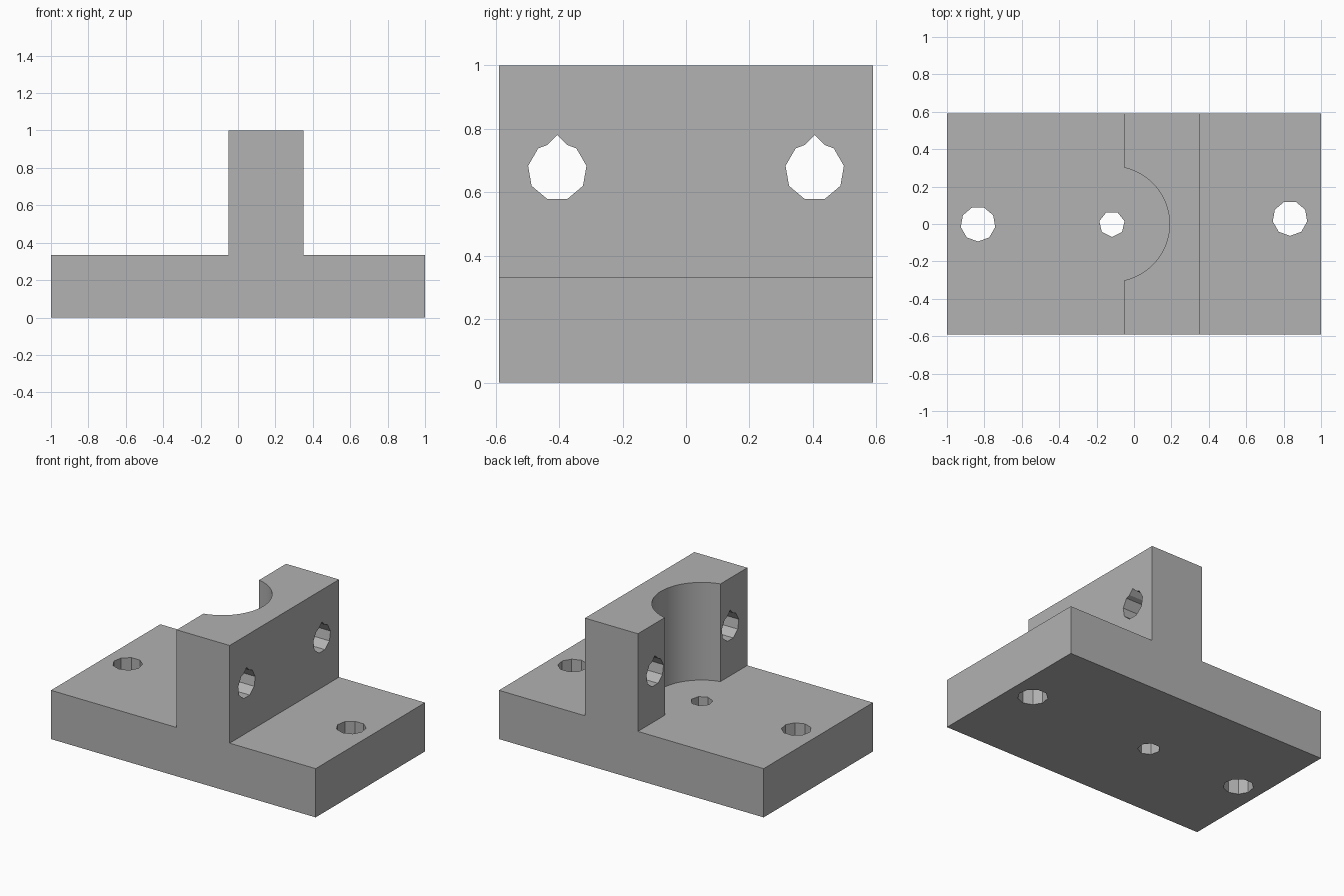
import bpy
from math import sin, cos, pi, radians
from mathutils import Matrix, Vector

cube = bpy.data.objects.get("Cube")
if cube:
    bpy.data.objects.remove(cube, do_unlink=True)

grey = bpy.data.materials.new("light grey")
grey.use_nodes = True
grey.diffuse_color = (0.445, 0.445, 0.445, 1)
grey.node_tree.nodes["Principled BSDF"].inputs["Base Color"].default_value = grey.diffuse_color

HALF_DEPTH = 0.59
BASE_TOP = 0.333
WALL_NEAR, WALL_FAR = -0.05, 0.35

# Rotations that send a flat profile's (u, v, extrusion) to world axes
ALONG_Z = Matrix.Identity(3)
ALONG_Y = Matrix(((1, 0, 0), (0, 0, -1), (0, 1, 0)))
ALONG_X = Matrix(((0, 0, 1), (1, 0, 0), (0, 1, 0)))


def prism(name, profile, axes, start, length, centre=(0, 0, 0)):
    """Extrude a counter-clockwise profile along one axis."""
    n = len(profile)
    verts = [axes @ Vector((u, v, w)) + Vector(centre)
             for w in (start, start + length) for u, v in profile]
    faces = [list(range(n))[::-1], list(range(n, 2 * n))]
    faces += [(i, (i + 1) % n, (i + 1) % n + n, i + n) for i in range(n)]
    mesh = bpy.data.meshes.new(name)
    mesh.from_pydata(verts, [], faces)
    mesh.materials.append(grey)
    obj = bpy.data.objects.new(name, mesh)
    bpy.context.collection.objects.link(obj)
    return obj


def polygon(sides, radius, first):
    return [(radius * cos(first + 2 * pi * i / sides),
             radius * sin(first + 2 * pi * i / sides)) for i in range(sides)]


# T-shaped body: base plate with an upright wall
bracket = prism("bracket", [
    (-1, 0), (1, 0), (1, BASE_TOP), (WALL_FAR, BASE_TOP), (WALL_FAR, 1),
    (WALL_NEAR, 1), (WALL_NEAR, BASE_TOP), (-1, BASE_TOP)],
    ALONG_Y, -HALF_DEPTH, 2 * HALF_DEPTH)

# Round seat cut into the wall, down to the plate
cutters = [prism("seat_cutter", polygon(96, 0.308, 0), ALONG_Z, BASE_TOP, 1, (-0.118, 0, 0))]

# Vertical holes through the plate
for name, sides, radius, x, y in (("right_hole", 9, 0.0935, -0.834, 0),
                                  ("left_hole", 9, 0.0935, 0.834, 0.03),
                                  ("seat_hole", 7, 0.069, -0.118, 0)):
    cutters.append(prism(name + "_cutter", polygon(sides, radius, -pi / 2),
                         ALONG_Z, -0.1, 0.6, (x, y, 0)))

# Teardrop holes through the wall: nine sides with a pointed top
teardrop = [(0.032, 0.082), (0, 0.114), (-0.032, 0.082)] + polygon(9, 0.0935, pi / 2)[1:]
for side in (-1, 1):
    cutters.append(prism("wall_hole_cutter", teardrop, ALONG_X, -0.3, 1,
                         (0, side * 0.406, 0.667)))

for cutter in cutters:
    cutter.hide_render = True
    cut = bracket.modifiers.new(cutter.name, 'BOOLEAN')
    cut.operation = 'DIFFERENCE'
    cut.solver = 'EXACT'
    cut.object = cutter

# Bake the cuts, then remove the cutters
bpy.context.view_layer.update()
evaluated = bracket.evaluated_get(bpy.context.evaluated_depsgraph_get())
finished = bpy.data.meshes.new_from_object(evaluated)
bracket.modifiers.clear()
bracket.data = finished
for cutter in cutters:
    bpy.data.objects.remove(cutter, do_unlink=True)

# Smooth the round seat only; every other edge stays sharp
bpy.ops.object.select_all(action='DESELECT')
bracket.select_set(True)
bpy.context.view_layer.objects.active = bracket
bpy.ops.object.shade_smooth_by_angle(angle=radians(15))
